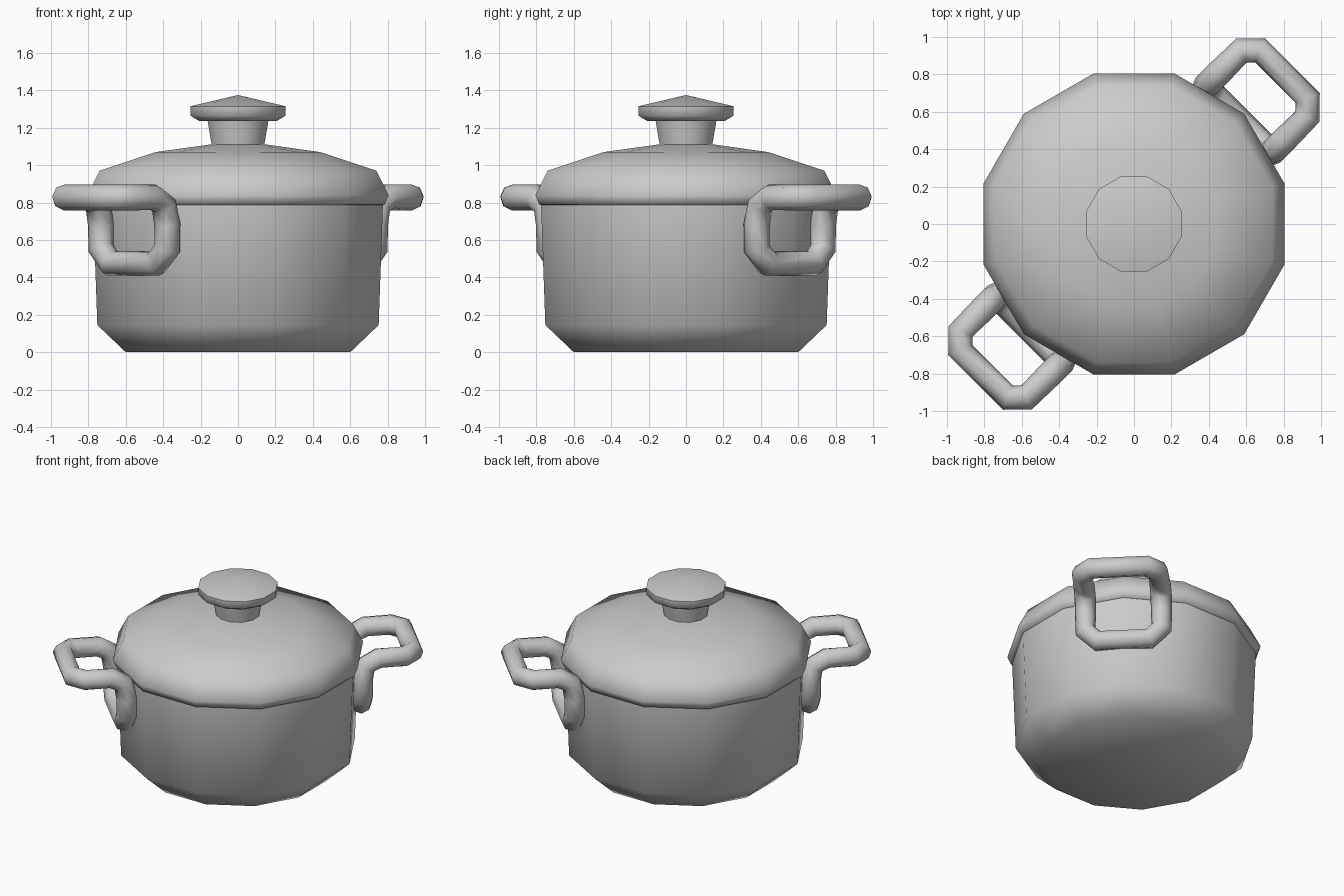
import bpy, bmesh, math
from mathutils import Vector

if "Cube" in bpy.data.objects:
    bpy.data.objects.remove(bpy.data.objects["Cube"])

SIDES = 12
FLAT = math.cos(math.pi / SIDES)   # profiles give half-widths across flats


def finish(obj, angle=60):
    bpy.ops.object.select_all(action='DESELECT')
    obj.select_set(True)
    bpy.context.view_layer.objects.active = obj
    bpy.ops.object.shade_smooth_by_angle(angle=math.radians(angle))


def lathe(name, profile):
    """Revolve (half-width, z) points into a 12-sided solid of revolution."""
    bm = bmesh.new()
    rings = []
    for w, z in profile:
        if w == 0:
            rings.append([bm.verts.new((0, 0, z))] * SIDES)
            continue
        r = w / FLAT
        angles = [math.radians(15 + 30 * k) for k in range(SIDES)]
        rings.append([bm.verts.new((r * math.cos(a), r * math.sin(a), z)) for a in angles])
    for lo, hi in zip(rings, rings[1:]):
        for i in range(SIDES):
            j = (i + 1) % SIDES
            quad = list(dict.fromkeys((lo[i], lo[j], hi[j], hi[i])))
            bm.faces.new(quad)
    bmesh.ops.recalc_face_normals(bm, faces=bm.faces)
    mesh = bpy.data.meshes.new(name)
    bm.to_mesh(mesh)
    bm.free()
    obj = bpy.data.objects.new(name, mesh)
    bpy.context.collection.objects.link(obj)
    finish(obj)
    return obj


# Pot body with chamfered base
lathe("pot_body", [(0, 0), (0.60, 0), (0.752, 0.145), (0.775, 0.79)])

# Domed lid with overhanging rim
lathe("lid", [(0.765, 0.785), (0.785, 0.79), (0.805, 0.84), (0.74, 0.97),
              (0.44, 1.07), (0.14, 1.112), (0, 1.112)])

# Lid knob: flared stem and cap
lathe("knob_stem", [(0.14, 1.105), (0.163, 1.24)])
lathe("knob_cap", [(0, 1.235), (0.205, 1.235), (0.255, 1.265),
                   (0.255, 1.315), (0, 1.375)])

# Handles: bent closed loop of tube; half path as (outward, sideways, height)
half = [(0.79, 0.17, 0.475), (0.785, 0.25, 0.555), (0.785, 0.25, 0.68),
        (0.81, 0.25, 0.785), (0.89, 0.25, 0.828), (1.06, 0.25, 0.828),
        (1.133, 0.18, 0.828)]
path = half + [(u, -v, z) for u, v, z in reversed(half)]


def handle(name, degrees):
    curve = bpy.data.curves.new(name, 'CURVE')
    curve.dimensions = '3D'
    curve.bevel_depth = 0.07
    curve.bevel_resolution = 2
    spline = curve.splines.new('POLY')
    spline.points.add(len(path) - 1)
    for p, co in zip(spline.points, path):
        p.co = (*co, 1)
    spline.use_cyclic_u = True
    obj = bpy.data.objects.new(name, curve)
    obj.rotation_euler.z = math.radians(degrees)
    bpy.context.collection.objects.link(obj)
    bpy.ops.object.select_all(action='DESELECT')
    obj.select_set(True)
    bpy.context.view_layer.objects.active = obj
    bpy.ops.object.convert(target='MESH')
    finish(bpy.context.view_layer.objects.active)


handle("back_right_handle", 45)
handle("front_left_handle", 225)
